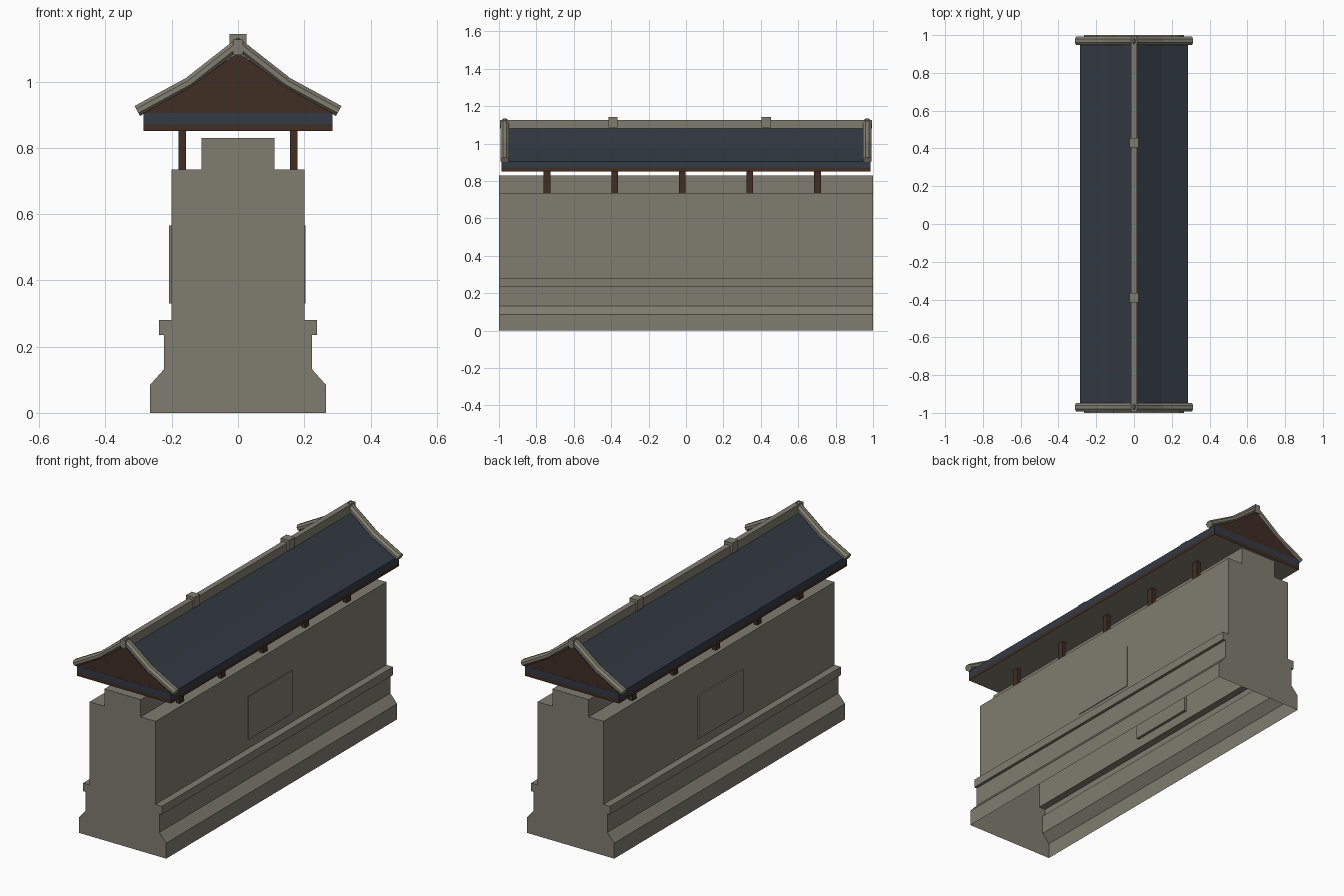
import bpy, bmesh, math
from mathutils import Vector

if "Cube" in bpy.data.objects:
    bpy.data.objects.remove(bpy.data.objects["Cube"])


def material(name, rgb):
    m = bpy.data.materials.new(name)
    m.diffuse_color = (*rgb, 1)
    m.use_nodes = True
    m.node_tree.nodes["Principled BSDF"].inputs["Base Color"].default_value = m.diffuse_color
    return m


stone = material("grey stone", (0.215, 0.204, 0.161))
slate = material("blue slate", (0.034, 0.043, 0.058))
wood = material("dark wood", (0.050, 0.026, 0.017))


def finish(bm, name, mats):
    bmesh.ops.recalc_face_normals(bm, faces=bm.faces[:])
    me = bpy.data.meshes.new(name)
    bm.to_mesh(me)
    bm.free()
    for m in mats:
        me.materials.append(m)
    ob = bpy.data.objects.new(name, me)
    bpy.context.collection.objects.link(ob)
    return ob


def box(name, lo, hi, *mats):
    bm = bmesh.new()
    bmesh.ops.create_cube(bm, size=1)
    for v in bm.verts:
        v.co = Vector([lo[i] + (v.co[i] + 0.5) * (hi[i] - lo[i]) for i in range(3)])
    return finish(bm, name, mats)


def extrude_profile(name, half, y, *mats):
    """Mirror a right-hand (x, z) outline and run it from -y to y."""
    pts = half + [(-x, z) for x, z in reversed(half) if x > 0]
    bm = bmesh.new()
    face = bm.faces.new([bm.verts.new((x, -y, z)) for x, z in pts])
    new = bmesh.ops.extrude_face_region(bm, geom=[face], use_keep_orig=True)["geom"]
    for v in new:
        if isinstance(v, bmesh.types.BMVert):
            v.co.y = y
    return finish(bm, name, mats)


def remove_faces(ob, test):
    bm = bmesh.new()
    bm.from_mesh(ob.data)
    bmesh.ops.delete(bm, geom=[f for f in bm.faces if test(f)], context='FACES')
    bm.to_mesh(ob.data)
    bm.free()


# Stepped wall, hollow and open underneath
wall = extrude_profile("wall", [
    (0.265, 0), (0.265, 0.085), (0.223, 0.132), (0.223, 0.235), (0.239, 0.235),
    (0.239, 0.28), (0.2, 0.28), (0.2, 0.735), (0.11, 0.735), (0.11, 0.83)], 1.0, stone)
remove_faces(wall, lambda f: f.normal.z < -0.9 and f.calc_center_median().z < 0.01)

# Thin plaques on both long sides
box("right_plaque", (0.185, -0.2, 0.33), (0.204, 0.185, 0.565), stone)
box("left_plaque", (-0.208, -0.2, 0.33), (-0.185, 0.185, 0.565), stone)

# Roof posts
for side in (-1, 1):
    for i in range(5):
        x, y = side * 0.168, -0.743 + i * 0.3615
        box("roof_post", (x - 0.011, y - 0.018, 0.735), (x + 0.011, y + 0.018, 0.852), wood)

# Eave board: wooden rim, stone-coloured soffit
eave = box("eave_board", (-0.285, -0.987, 0.85), (0.285, 0.987, 0.87), wood, stone)
for f in eave.data.polygons:
    f.material_index = 1 if f.normal.z < -0.9 else 0

# Slate roof: blue fascia and slopes, wooden gables
extrude_profile("roof_fascia", [(0.285, 0.87), (0.285, 0.905)], 0.987, slate)
roof = extrude_profile("roof", [(0.285, 0.904), (0.148, 0.981), (0, 1.088)], 0.986, slate, wood)
for f in roof.data.polygons:
    f.material_index = 1 if abs(f.normal.y) > 0.9 else 0

# Ridge and its two blocks
box("ridge", (-0.015, -0.995, 1.08), (0.015, 0.995, 1.127), stone)
for y in (-0.39, 0.43):
    box("ridge_block", (-0.025, y - 0.025, 1.085), (0.025, y + 0.025, 1.143), stone)


# Octagonal verge rolls swept along the gable edges
def verge(y):
    path = [(-0.304, 0.911), (-0.148, 0.996), (0, 1.112), (0.148, 0.996), (0.304, 0.911)]
    pts = [Vector((x, 0, z)) for x, z in path]
    bm = bmesh.new()
    rings = []
    for i, p in enumerate(pts):
        a = (p - pts[i - 1]).normalized() if i else None
        b = (pts[i + 1] - p).normalized() if i < len(pts) - 1 else None
        t = ((a or b) + (b or a)).normalized()
        miter = 1 / t.dot(b or a)
        n = Vector((-t.z, 0, t.x)) * miter
        ring = []
        for k in range(8):
            ang = math.tau * (k + 0.5) / 8
            off = n * math.sin(ang) * 0.0185 + Vector((0, math.cos(ang) * 0.0245, 0))
            ring.append(bm.verts.new(p + off + Vector((0, y, 0))))
        rings.append(ring)
    for r, s in zip(rings, rings[1:]):
        for k in range(8):
            j = (k + 1) % 8
            bm.faces.new((r[k], r[j], s[j], s[k]))
    bm.faces.new(rings[0])
    bm.faces.new(rings[-1])
    finish(bm, "verge_roll", [stone])


for y in (-0.969, 0.969):
    verge(y)
